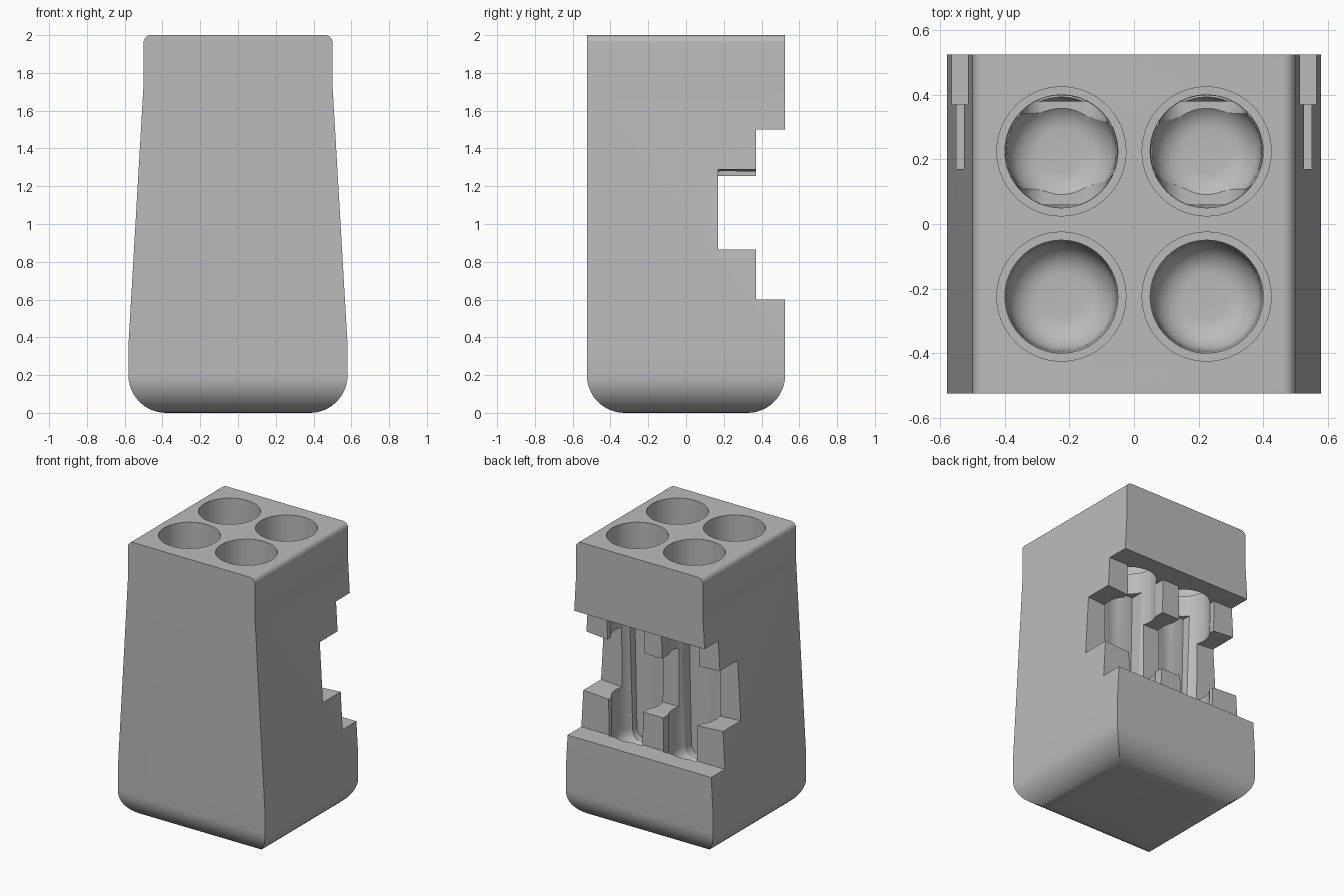
import bpy, bmesh, math

cube = bpy.data.objects.get("Cube")
if cube:
    bpy.data.objects.remove(cube, do_unlink=True)

GREY = (0.5, 0.5, 0.5, 1)
mat = bpy.data.materials.new("plain grey")
mat.use_nodes = True
mat.diffuse_color = GREY
mat.node_tree.nodes["Principled BSDF"].inputs["Base Color"].default_value = GREY


def finish(bm, name):
    bmesh.ops.recalc_face_normals(bm, faces=bm.faces)
    mesh = bpy.data.meshes.new(name)
    bm.to_mesh(mesh)
    bm.free()
    mesh.materials.append(mat)
    obj = bpy.data.objects.new(name, mesh)
    bpy.context.collection.objects.link(obj)
    return obj


def arc(cx, cz, r, start, end, steps=12):
    """Points on an arc, angles in degrees."""
    angles = [math.radians(start + (end - start) * i / steps) for i in range(steps + 1)]
    return [(cx + r * math.cos(a), cz + r * math.sin(a)) for a in angles]


def prism(name, profile, axis, low, high):
    """Extrude a (horizontal, z) profile along x or y."""
    bm = bmesh.new()
    place = (lambda u, z, d: (u, d, z)) if axis == "y" else (lambda u, z, d: (d, u, z))
    a = [bm.verts.new(place(u, z, low)) for u, z in profile]
    b = [bm.verts.new(place(u, z, high)) for u, z in profile]
    bm.faces.new(a)
    bm.faces.new(b)
    n = len(a)
    for i in range(n):
        j = (i + 1) % n
        bm.faces.new((a[i], a[j], b[j], b[i]))
    return finish(bm, name)


def lathe(name, profile, cx, cy, segments=64):
    """Revolve an (r, z) profile whose ends lie on the axis."""
    bm = bmesh.new()
    top = bm.verts.new((cx, cy, profile[0][1]))
    end = bm.verts.new((cx, cy, profile[-1][1]))
    rings = []
    for r, z in profile[1:-1]:
        rings.append([bm.verts.new((cx + r * math.cos(math.tau * i / segments),
                                    cy + r * math.sin(math.tau * i / segments), z))
                      for i in range(segments)])
    for i in range(segments):
        j = (i + 1) % segments
        bm.faces.new((top, rings[0][i], rings[0][j]))
        bm.faces.new((end, rings[-1][i], rings[-1][j]))
        for a, b in zip(rings, rings[1:]):
            bm.faces.new((a[i], a[j], b[j], b[i]))
    return finish(bm, name)


def combine(target, tool, operation):
    """Apply a boolean and remove its helper."""
    tool.hide_render = True
    mod = target.modifiers.new("cut", "BOOLEAN")
    mod.operation = operation
    mod.solver = "EXACT"
    mod.object = tool
    bpy.context.view_layer.update()
    graph = bpy.context.evaluated_depsgraph_get()
    mesh = bpy.data.meshes.new_from_object(target.evaluated_get(graph))
    target.modifiers.clear()
    target.data = mesh
    bpy.data.objects.remove(tool, do_unlink=True)


def mirrored(points):
    return points + [(-u, z) for u, z in reversed(points)]


# Tapered body, rounded below on all four sides
front = arc(0.38, 0.2, 0.2, -90, 0) + [(0.58, 0.36), (0.5, 1.74)] \
    + arc(0.46, 1.96, 0.04, 0, 90, 8)
body = prism("holder_body", mirrored(front), "y", -0.6, 0.6)
side = arc(0.325, 0.2, 0.2, -90, 0) + [(0.525, 2.2)]
combine(body, prism("side_shape", mirrored(side), "x", -0.8, 0.8), "INTERSECT")

# Broad recess across the back
recess = [(0.37, 0.6), (0.8, 0.6), (0.8, 1.5), (0.37, 1.5)]
combine(body, prism("back_recess", recess, "x", -0.8, 0.8), "DIFFERENCE")

# Deeper notch that divides the posts, slightly raised to the sides
roof = [(0.07, 1.255), (0.8, 1.31)]
floor = [(0.8, 0.88), (0.07, 0.835)]
notch = roof + floor + [(-u, z) for u, z in floor[::-1]] + [(-u, z) for u, z in roof[::-1]]
combine(body, prism("post_notch", notch, "y", 0.17, 0.8), "DIFFERENCE")

# Four stepped bores with rounded floors
bore = [(0, 2.1), (0.2, 2.1), (0.2, 1.65), (0.175, 1.65), (0.168, 0.56)] \
    + arc(0.068, 0.54, 0.1, 0, -90, 8) + [(0, 0.44)]
for x in (-0.225, 0.225):
    for y in (-0.225, 0.225):
        combine(body, lathe("bore", bore, x, y), "DIFFERENCE")

# Tapered slots opening the rear bores to the back
slot = [(0.065, 1.5), (0.365, 1.5)] + arc(0.27, 0.54, 0.075, 0, -90, 8) \
    + arc(0.16, 0.54, 0.075, -90, -180, 8)
for s in (-1, 1):
    points = [(s * u, z) for u, z in slot]
    combine(body, prism("back_slot", points, "y", 0.06, 0.38), "DIFFERENCE")

# Smooth curves, crisp edges
bpy.ops.object.select_all(action="DESELECT")
body.select_set(True)
bpy.context.view_layer.objects.active = body
bpy.ops.object.shade_smooth_by_angle(angle=math.radians(25))
